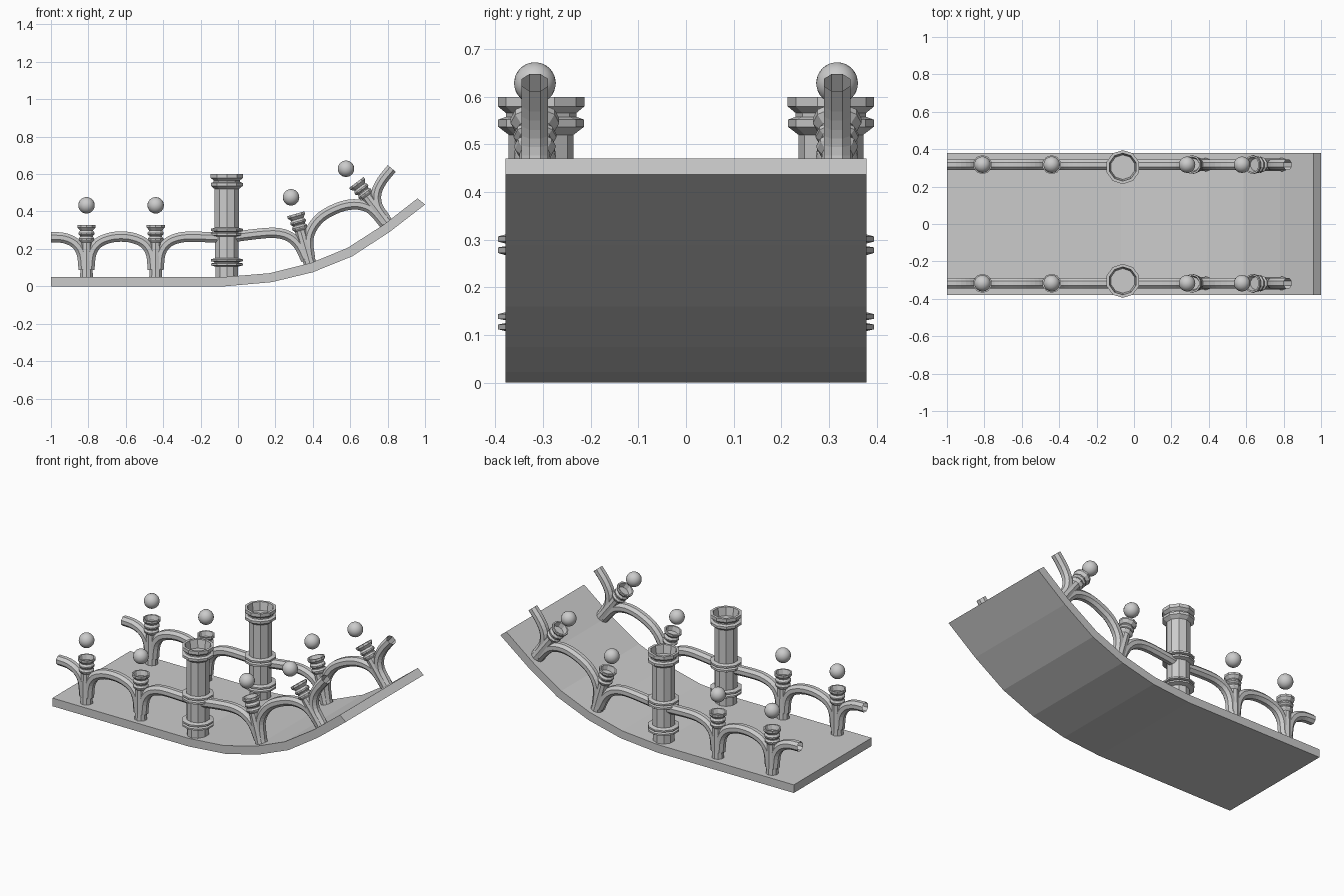
import bpy, bmesh, math
from mathutils import Matrix, Vector

if "Cube" in bpy.data.objects:
    bpy.data.objects.remove(bpy.data.objects["Cube"])


def finish(name, bm, smooth=False):
    bmesh.ops.recalc_face_normals(bm, faces=bm.faces)
    me = bpy.data.meshes.new(name)
    bm.to_mesh(me)
    bm.free()
    ob = bpy.data.objects.new(name, me)
    bpy.context.collection.objects.link(ob)
    for p in me.polygons:
        p.use_smooth = smooth
    return ob


def lathe(name, profile, sides, matrix):
    # spin an (r, z) profile, closing it where r is 0
    bm = bmesh.new()
    rings = []
    for r, z in profile:
        rings.append([bm.verts.new((r * math.cos(a), r * math.sin(a), z))
                      for a in (2 * math.pi * (i + .5) / sides for i in range(sides))])
    for a, b in zip(rings, rings[1:]):
        for i in range(sides):
            j = (i + 1) % sides
            bm.faces.new((a[i], a[j], b[j], b[i]))
    bmesh.ops.remove_doubles(bm, verts=bm.verts, dist=1e-5)
    bm.transform(matrix)
    return finish(name, bm)


def tube(name, pts, y, radius=.03, sides=8, steps=3):
    # smooth open-ended pipe through (x, z) points
    p = [Vector((x, 0, z)) for x, z in pts]
    p = [2 * p[0] - p[1]] + p + [2 * p[-1] - p[-2]]
    path = []
    for i in range(1, len(p) - 2):
        a, b, c, d = p[i - 1:i + 3]
        for k in range(steps):
            t = k / steps
            path.append(.5 * (2 * b + (c - a) * t + (2 * a - 5 * b + 4 * c - d) * t ** 2
                              + (3 * b - a - 3 * c + d) * t ** 3))
    path.append(p[-2])
    bm = bmesh.new()
    rings = []
    for i, c in enumerate(path):
        t = (path[min(i + 1, len(path) - 1)] - path[max(i - 1, 0)]).normalized()
        n = Vector((-t.z, 0, t.x))
        ring = []
        for k in range(sides):
            a = 2 * math.pi * (k + .5) / sides
            ring.append(bm.verts.new(c + radius * (math.cos(a) * n + math.sin(a) * Vector((0, 1, 0)))
                                     + Vector((0, y, 0))))
        rings.append(ring)
    for a, b in zip(rings, rings[1:]):
        for i in range(sides):
            j = (i + 1) % sides
            bm.faces.new((a[i], a[j], b[j], b[i]))
    return finish(name, bm)


# curved deck
top = [(-1, .05), (-.07, .05), (.17, .07), (.39, .125), (.585, .205), (.78, .33), (.96, .47)]
bottom = [(-1, 0), (-.07, 0), (.18, .022), (.40, .075), (.61, .16), (.81, .29), (1, .437)]
bm = bmesh.new()
W = .379
rows = [[bm.verts.new((x, y, z)) for (x, z), y in ((t, -W), (t, W), (b, W), (b, -W))]
        for t, b in zip(top, bottom)]
for a, b in zip(rows, rows[1:]):
    for i in range(4):
        j = (i + 1) % 4
        bm.faces.new((a[i], a[j], b[j], b[i]))
bm.faces.new(rows[0])
bm.faces.new(rows[-1])
finish("deck", bm)

# turned profiles
column = [(.063, .03), (.063, .105), (.09, .112), (.09, .122), (.07, .126), (.07, .130),
          (.09, .134), (.09, .144), (.066, .15), (.066, .265), (.09, .272), (.09, .284),
          (.07, .287), (.07, .291), (.09, .296), (.09, .307), (.068, .313), (.068, .52),
          (.09, .537), (.09, .552), (.074, .558), (.074, .566), (.091, .58), (.091, .6),
          (.075, .6), (.066, .55), (0, .55)]
post = [(.037, -.01), (.034, .04), (.032, .185), (.042, .197), (.044, .205), (.036, .215),
        (.036, .22), (.045, .228), (.045, .236), (.036, .248), (.051, .265), (.051, .278),
        (.042, .278), (.034, .25), (0, .25)]

# post base x, z, tilt
posts = [(-.81, .05, 0), (-.44, .05, 0), (.385, .12, 15.9), (.80, .333, 37)]

rails = [
    [(-1, .262), (-.93, .258), (-.87, .23), (-.835, .175), (-.825, .09)],
    [(-.795, .09), (-.785, .175), (-.75, .23), (-.69, .258), (-.625, .266), (-.56, .258),
     (-.50, .23), (-.465, .175), (-.455, .09)],
    [(-.425, .09), (-.415, .175), (-.38, .23), (-.32, .258), (-.24, .265), (-.06, .258)],
    [(-.06, .258), (.06, .275), (.19, .286), (.27, .268), (.325, .22), (.365, .14)],
    [(.385, .15), (.375, .24), (.395, .31), (.45, .375), (.54, .422), (.62, .438),
     (.69, .425), (.735, .39), (.785, .33)],
    [(.79, .36), (.745, .43), (.74, .50), (.77, .565), (.822, .63)],
]

for side, s in (("front", -1), ("back", 1)):
    y = .317 * s
    lathe(side + "_column", column, 10, Matrix.Translation((-.06, .304 * s, 0)))
    for i, (x, z, tilt) in enumerate(posts):
        m = Matrix.Translation((x, y, z)) @ Matrix.Rotation(-math.radians(tilt), 4, 'Y')
        lathe(f"{side}_post_{i + 1}", post, 10, m)
        # floating ball above each post
        bm = bmesh.new()
        h = .383 if tilt == 0 else .37
        bmesh.ops.create_uvsphere(bm, u_segments=20, v_segments=12, radius=.044,
                                  matrix=m @ Matrix.Translation((0, 0, h)))
        finish(f"{side}_ball_{i + 1}", bm, True)
    for i, pts in enumerate(rails):
        tube(f"{side}_rail_{i + 1}", pts, y)
